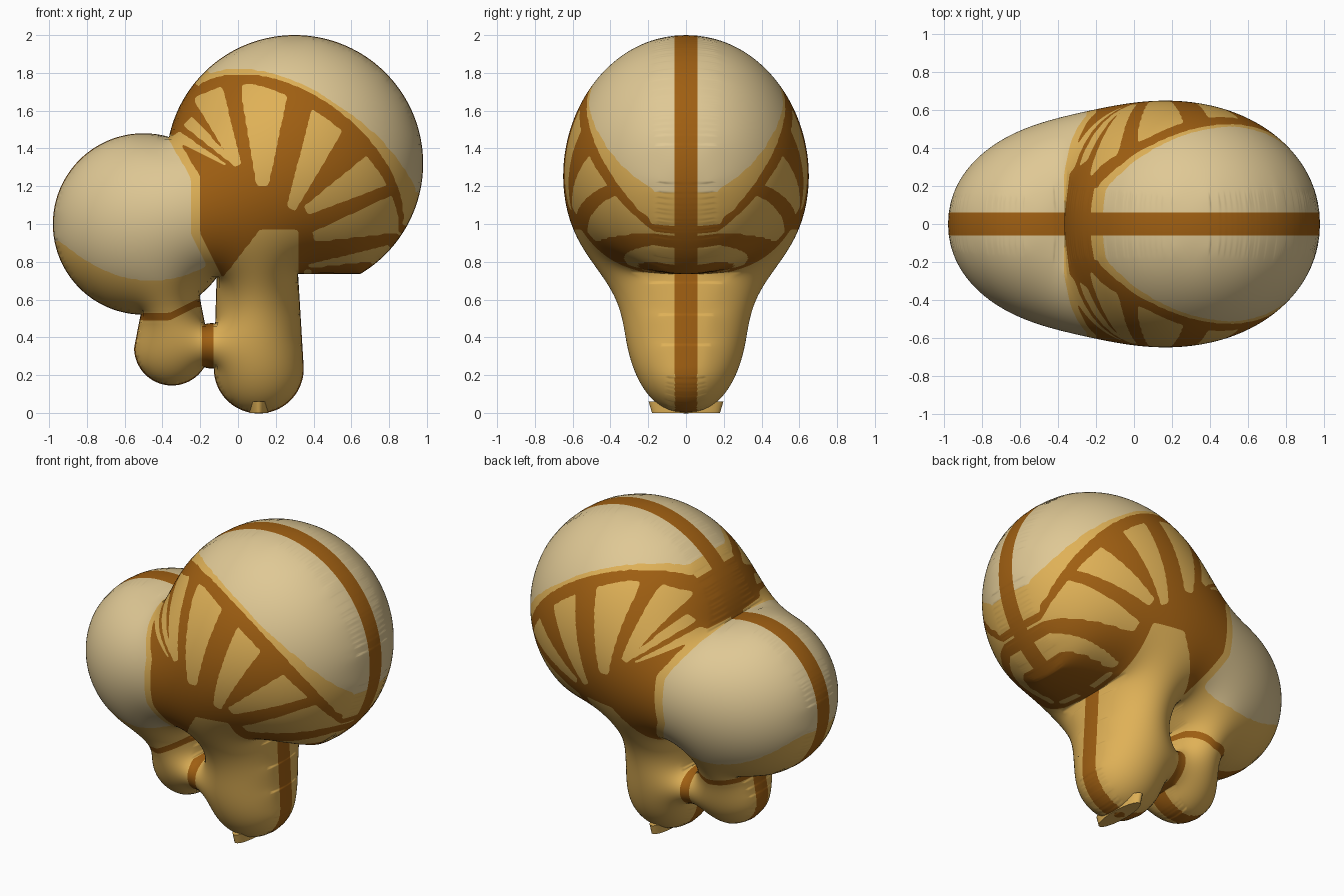
import bpy, bmesh, math
from mathutils import Vector

STEP = 0.01          # grid spacing of the inflated surface
SIZE = 208           # grid points per side
SEAM = 0.06          # half width of the seam band
DEPTH = 0.65         # half thickness at the fullest point
GOLD, CREAM, BROWN = range(3)

cube = bpy.data.objects.get("Cube")
if cube:
    bpy.data.objects.remove(cube, do_unlink=True)


def material(name, color):
    mat = bpy.data.materials.new(name)
    mat.use_nodes = True
    mat.diffuse_color = (*color, 1)
    bsdf = mat.node_tree.nodes["Principled BSDF"]
    bsdf.inputs["Base Color"].default_value = (*color, 1)
    bsdf.inputs["Roughness"].default_value = 0.7
    return mat


MATERIALS = [material("gold", (0.74, 0.44, 0.095)),
             material("cream", (0.74, 0.58, 0.30)),
             material("brown", (0.35, 0.115, 0.006))]


# Silhouette: signed distance to the union of two caps, two stems and a bridge
def disc(p, x, z, radius):
    return math.hypot(p.x - x, p.y - z) - radius


def stem(p, start, end, radius_start, radius_end):
    axis = end - start
    t = min(max((p - start).dot(axis) / axis.length_squared, 0), 1)
    return (p - start - axis * t).length - radius_start - (radius_end - radius_start) * t


BIG_STEM = Vector((0.11, 0.235)), Vector((0.1, 0.9)), 0.238, 0.208
SMALL_STEM = Vector((-0.35, 0.345)), Vector((-0.35, 0.6)), 0.2, 0.15


def silhouette(p):
    large_cap = max(disc(p, 0.3, 1.32, 0.68), 0.735 - p.y)
    small_cap = disc(p, -0.5, 1.0, 0.48)
    bridge = disc(p, -0.14, 0.355, 0.12)
    return min(large_cap, small_cap, bridge, stem(p, *BIG_STEM), stem(p, *SMALL_STEM))


def nearest_rim(p):
    """Walk down the distance field to the outline."""
    dx, dz = Vector((0.001, 0)), Vector((0, 0.001))
    for _ in range(5):
        slope = Vector((silhouette(p + dx) - silhouette(p - dx),
                        silhouette(p + dz) - silhouette(p - dz)))
        p = p - slope.normalized() * silhouette(p)
    return p


# Gill slots of the fan: inner end, outer end, half width at the outer end
SLOTS = [
    (Vector((0.13, 1.2)), Vector((0.14, 1.7)), 0.125),
    (Vector((0.0, 1.31)), Vector((-0.15, 1.67)), 0.08),
    (Vector((-0.01, 1.31)), Vector((-0.25, 1.53)), 0.032),
    (Vector((-0.06, 1.31)), Vector((-0.31, 1.46)), 0.025),
    (Vector((0.28, 1.08)), Vector((0.48, 1.56)), 0.1),
    (Vector((0.36, 1.07)), Vector((0.76, 1.3)), 0.1),
    (Vector((0.4, 0.93)), Vector((0.86, 1.06)), 0.105),
    (Vector((0.37, 0.775)), Vector((0.8, 0.85)), 0.038),
]
FAN_CENTER = Vector((0.276, 1.266))
FAN_LONG = Vector((0.8, -0.6))
FAN_SHORT = Vector((0.6, 0.8))


def in_slot(p, inner, outer, width):
    axis = outer - inner
    t = (p - inner).dot(axis) / axis.length_squared
    side = abs((p - inner).cross(axis.normalized()))
    return 0 < t < 1.08 and side < width * (0.25 + 0.75 * min(t, 1))


def paint(p):
    x, z = p
    long, short = (p - FAN_CENTER).dot(FAN_LONG), (p - FAN_CENTER).dot(FAN_SHORT)
    ring = math.hypot(long / 0.68, short / 0.42)
    # rings on the small stem and where the stems meet
    if x < -0.17 and abs(z - 0.51 - 0.5 * max(x + 0.36, 0)) < 0.02:
        return BROWN
    if abs(x + 0.16) < 0.028 and 0.2 < z < 0.5:
        return BROWN
    # pale cap tops
    if short > -0.1 and ring > 1.05 + 0.2 * max(long, 0):
        return CREAM
    fan_edge = -0.2 - 0.6 * max(z - 1.25, 0) + 0.5 * max(0.95 - z, 0)
    if x < fan_edge - 0.05 and ring > 1 and z > 0.7 + 0.9 * (x + 0.46) ** 2:
        return CREAM
    # dark fan, broken by the gold slots and the arch of the stem
    on_stem = x < 0.32 and z < min(0.97, 0.82 + 1.3 * x)
    on_fan = ring < 1 or (short < 0 and x < 0.35)
    if on_stem or not on_fan or x < fan_edge or z < 0.72:
        return GOLD
    trimmed = short > 0 and ring > 0.83 + 0.35 * long * long
    if not trimmed and any(in_slot(p, *slot) for slot in SLOTS):
        return GOLD
    return BROWN


def place(i, j):
    return Vector(((i - SIZE / 2) * STEP, (j - 2) * STEP))


# Inflate the silhouette like a balloon: relax a membrane pinned at the outline
inside = {(i, j) for j in range(SIZE) for i in range(SIZE) if silhouette(place(i, j)) < 0}
height = [0.0] * SIZE ** 2
order = sorted(j * SIZE + i for i, j in inside)
for n in order:
    height[n] = 0.15
for _ in range(280):
    for n in order:
        mean = (height[n - 1] + height[n + 1] + height[n - SIZE] + height[n + SIZE]) / 4
        height[n] += 1.95 * (mean + STEP * STEP - height[n])
scale = DEPTH / math.sqrt(max(height))

# Front half of the body as quads over the grid
AROUND = [(a, b) for a in (-1, 0, 1) for b in (-1, 0, 1)]
core = {(i, j) for i, j in inside if all((i + a, j + b) in inside for a, b in AROUND)}
bm = bmesh.new()
verts = {}


def node(i, j):
    if (i, j) not in verts:
        p = place(i, j)
        y = -scale * math.sqrt(height[j * SIZE + i])
        verts[i, j] = bm.verts.new((p.x, y, p.y))
    return verts[i, j]


for i, j in sorted(core):
    corners = [(i, j), (i + 1, j), (i + 1, j + 1), (i, j + 1)]
    if all(c in core for c in corners):
        face = bm.faces.new([node(*c) for c in corners])
        face.material_index = paint(place(i + 0.5, j + 0.5))

# Rounded skirt from the grid edge down to the outline, ending in the seam band
rings = {}


def skirt(v):
    if v not in rings:
        here = Vector((v.co.x, v.co.z))
        edge = nearest_rim(here)
        depth = -v.co.y
        rings[v] = [v]
        for y in (min(depth * 0.8, 0.11), min(depth * 0.6, SEAM), 0):
            p = here.lerp(edge, 1 - (y / depth) ** 2)
            rings[v].append(bm.verts.new((p.x, -y, p.y)))
    return rings[v]


open_loops = [e.link_loops[0] for e in bm.edges if e.is_boundary]
for loop in open_loops:
    a, b = skirt(loop.vert), skirt(loop.link_loop_next.vert)
    color = loop.face.material_index
    for k in range(3):
        face = bm.faces.new((b[k], a[k], a[k + 1], b[k + 1]))
        face.material_index = BROWN if k == 2 else color

# Soften the stair steps along the colour borders
for _ in range(3):
    moves = {}
    for v in verts.values():
        ends = [e.other_vert(v).co for e in v.link_edges if len(e.link_faces) == 2
                and e.link_faces[0].material_index != e.link_faces[1].material_index]
        if len(ends) == 2 and v not in rings:
            moves[v] = v.co / 2 + (ends[0] + ends[1]) / 4
    for v, co in moves.items():
        v.co = co


def add_object(name, bm):
    mesh = bpy.data.meshes.new(name)
    bm.to_mesh(mesh)
    bm.free()
    for mat in MATERIALS:
        mesh.materials.append(mat)
    mesh.shade_smooth()
    obj = bpy.data.objects.new(name, mesh)
    bpy.context.collection.objects.link(obj)
    return obj


body = add_object("mushroom_body", bm)
mirror = body.modifiers.new("back_half", 'MIRROR')
mirror.use_axis = (False, True, False)
mirror.merge_threshold = 0.0005

# Flat oval foot under the main stem
bm = bmesh.new()
bmesh.ops.create_cone(bm, cap_ends=True, segments=32, radius1=1, radius2=1.1, depth=1)
for v in bm.verts:
    v.co = (0.11 + v.co.x * 0.05, v.co.y * 0.18, (v.co.z + 0.5) * 0.06)
foot = add_object("stem_foot", bm)
for face in foot.data.polygons:
    face.use_smooth = abs(face.normal.z) < 0.9
